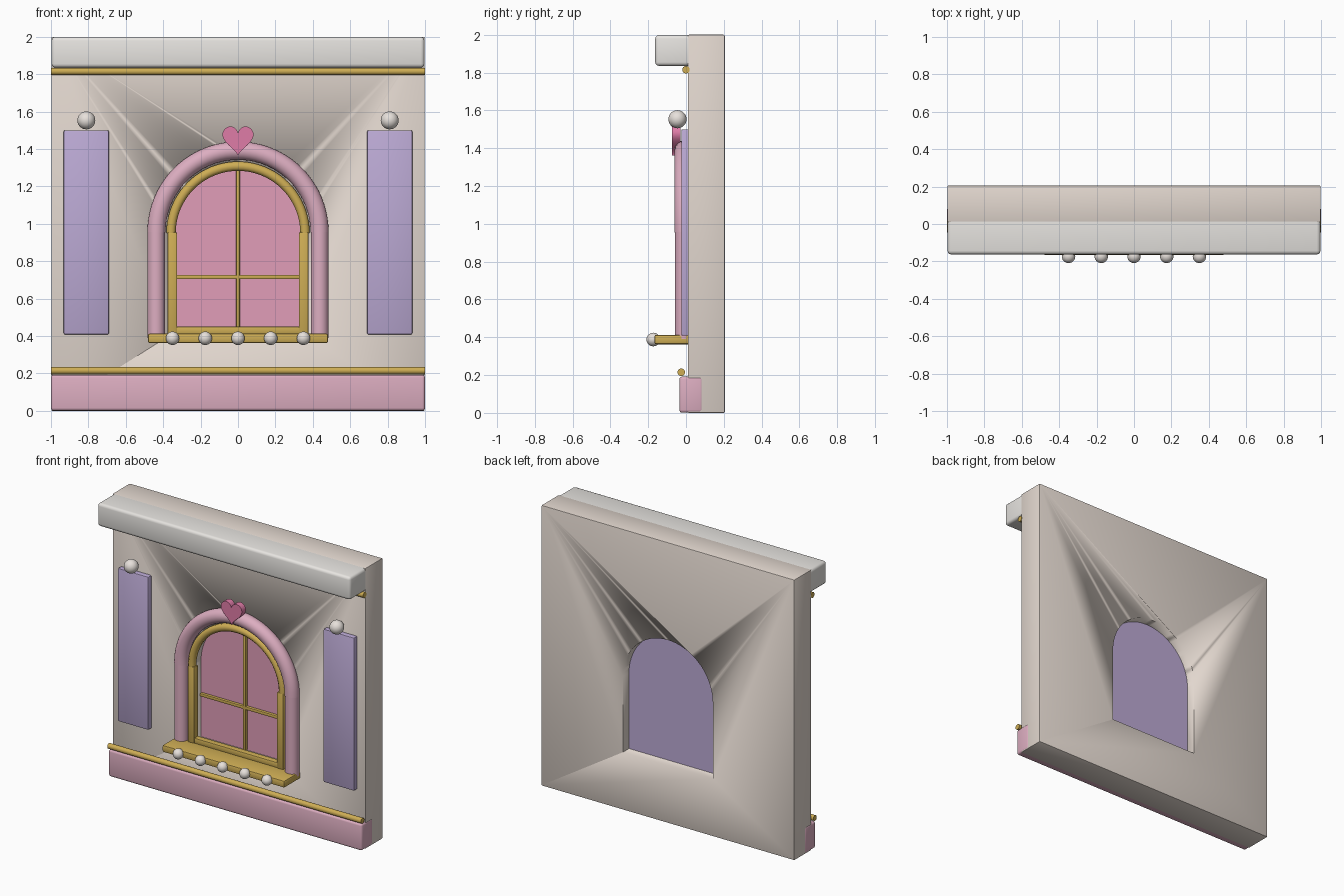
import bpy, bmesh, math
from mathutils import Vector

if "Cube" in bpy.data.objects:
    bpy.data.objects.remove(bpy.data.objects["Cube"])


def material(name, rgb):
    m = bpy.data.materials.new(name)
    m.diffuse_color = (*rgb, 1)
    m.use_nodes = True
    m.node_tree.nodes["Principled BSDF"].inputs["Base Color"].default_value = m.diffuse_color
    return m


CREAM = material("cream", (0.76, 0.68, 0.62))
WHITE = material("white", (0.80, 0.78, 0.75))
PINK = material("pink", (0.72, 0.42, 0.53))
GLASS = material("glass_pink", (0.75, 0.34, 0.48))
ROSE = material("rose", (0.74, 0.20, 0.39))
GOLD = material("gold", (0.62, 0.42, 0.09))
LILAC = material("lilac", (0.50, 0.40, 0.66))
PEARL = material("pearl", (0.80, 0.75, 0.71))

SPRING = 0.95   # height where the arches start


def finish(name, bm, mat, angle=35):
    bmesh.ops.recalc_face_normals(bm, faces=bm.faces[:])
    me = bpy.data.meshes.new(name)
    bm.to_mesh(me)
    bm.free()
    ob = bpy.data.objects.new(name, me)
    bpy.context.collection.objects.link(ob)
    if mat:
        me.materials.append(mat)
    bpy.ops.object.select_all(action='DESELECT')
    ob.select_set(True)
    bpy.context.view_layer.objects.active = ob
    bpy.ops.object.shade_smooth_by_angle(angle=math.radians(angle))
    return ob


def box(name, x, y, z, mat, bevel=0.006, segments=2):
    bm = bmesh.new()
    bmesh.ops.create_cube(bm, size=1)
    for v in bm.verts:
        v.co = [(a + b) / 2 + c * (b - a) for (a, b), c in zip((x, y, z), v.co)]
    if bevel:
        bmesh.ops.bevel(bm, geom=bm.edges[:], offset=bevel, segments=segments,
                        profile=0.5, affect='EDGES')
    return finish(name, bm, mat)


def tube(name, path, radius, mat, sides=16):
    # sweep a circle along a path lying in the xz direction
    bm = bmesh.new()
    pts = [Vector(p) for p in path]
    rings = []
    for i, p in enumerate(pts):
        t = (pts[min(i + 1, len(pts) - 1)] - pts[max(i - 1, 0)]).normalized()
        side = Vector((0, 1, 0))
        up = t.cross(side)
        rings.append([bm.verts.new(p + radius * (math.cos(a) * side + math.sin(a) * up))
                      for a in (2 * math.pi * (k + 0.5) / sides for k in range(sides))])
    for r, s in zip(rings, rings[1:]):
        for k in range(sides):
            bm.faces.new((r[k], r[(k + 1) % sides], s[(k + 1) % sides], s[k]))
    bm.faces.new(rings[0])
    bm.faces.new(rings[-1])
    return finish(name, bm, mat, 50)


def arc(radius, y, z, steps=40):
    return [(radius * math.cos(math.pi * i / steps), y, z + radius * math.sin(math.pi * i / steps))
            for i in range(steps + 1)]


def slab(name, outline, y0, y1, mat):
    # extrude an xz outline through y
    bm = bmesh.new()
    face = bm.faces.new([bm.verts.new((x, y0, z)) for x, z in outline])
    new = bmesh.ops.extrude_face_region(bm, geom=[face])["geom"]
    bmesh.ops.translate(bm, vec=(0, y1 - y0, 0),
                        verts=[v for v in new if isinstance(v, bmesh.types.BMVert)])
    return finish(name, bm, mat)


def ball(name, at, radius, mat):
    bm = bmesh.new()
    bmesh.ops.create_uvsphere(bm, u_segments=24, v_segments=14, radius=radius)
    bmesh.ops.translate(bm, vec=at, verts=bm.verts[:])
    return finish(name, bm, mat, 60)


def arch_outline(half, bottom):
    return [(half, bottom)] + [(x, z) for x, _, z in arc(half, 0, SPRING)] + [(-half, bottom)]


# wall with an arched opening
wall = box("wall", (-0.998, 0.998), (0.01, 0.205), (0, 2), CREAM, 0.006)
cutter = slab("opening_cutter", arch_outline(0.355, 0.41), -0.2, 0.4, None)
cut = wall.modifiers.new("opening", 'BOOLEAN')
cut.operation, cut.solver, cut.object = 'DIFFERENCE', 'EXACT', cutter
bpy.context.view_layer.objects.active = wall
bpy.ops.object.modifier_apply(modifier=cut.name)
bpy.data.objects.remove(cutter)

# window pane with lilac backing
slab("window_pane", arch_outline(0.356, 0.409), 0.09, 0.113, GLASS)
slab("window_backing", arch_outline(0.356, 0.409), 0.113, 0.135, LILAC)

# cornice, plinth and gold trim rods
box("cornice", (-0.997, 0.997), (-0.163, 0.105), (1.835, 1.999), WHITE, 0.02, 3)
box("plinth", (-1, 1), (-0.035, 0.09), (0.001, 0.192), PINK, 0.015, 3)
tube("upper_trim_rod", [(-1, 0, 1.815), (1, 0, 1.815)], 0.02, GOLD, 12)
tube("lower_trim_rod", [(-1, -0.025, 0.215), (1, -0.025, 0.215)], 0.02, GOLD, 12)

# arched surround and gold window frame
tube("surround_arch", arc(0.436, -0.012, SPRING + 0.005), 0.049, PINK, 20)
tube("frame_arch", arc(0.358, -0.005, SPRING), 0.027, GOLD, 8)
box("frame_bottom_rail", (-0.375, 0.375), (-0.025, 0.02), (0.41, 0.45), GOLD)
for s, label in ((-1, "left"), (1, "right")):
    tube(label + "_surround_post", [(s * 0.437, -0.012, 0.39), (s * 0.437, -0.012, 0.965)],
         0.047, PINK, 20)
    x = sorted((s * 0.325, s * 0.377))
    box(label + "_frame_post", x, (-0.03, 0.02), (0.41, 0.955), GOLD, 0.008)
    # side panels with pearl finials
    x = sorted((s * 0.69, s * 0.932))
    box(label + "_panel", x, (-0.025, 0.02), (0.408, 1.5), LILAC, 0.008)
    ball(label + "_finial", (s * 0.811, -0.045, 1.553), 0.048, PEARL)

# glazing bars
box("vertical_glazing_bar", (-0.01, 0.01), (0.068, 0.095), (0.41, 1.302), GOLD, 0.004)
box("horizontal_glazing_bar", (-0.35, 0.35), (0.07, 0.095), (0.705, 0.727), GOLD, 0.004)

# sill with a row of pearls
box("sill", (-0.482, 0.482), (-0.167, 0.03), (0.363, 0.413), GOLD, 0.01)
for i in range(5):
    ball(f"sill_pearl_{i + 1}", (-0.35 + 0.175 * i, -0.173, 0.388), 0.036, PEARL)

# heart keystone
heart = []
for i in range(48):
    t = 2 * math.pi * i / 48
    hx = 16 * math.sin(t) ** 3
    hz = 13 * math.cos(t) - 5 * math.cos(2 * t) - 2 * math.cos(3 * t) - math.cos(4 * t)
    heart.append((hx * 0.0052, 1.455 + hz * 0.0055))
slab("heart_keystone", heart, -0.075, -0.03, ROSE)
